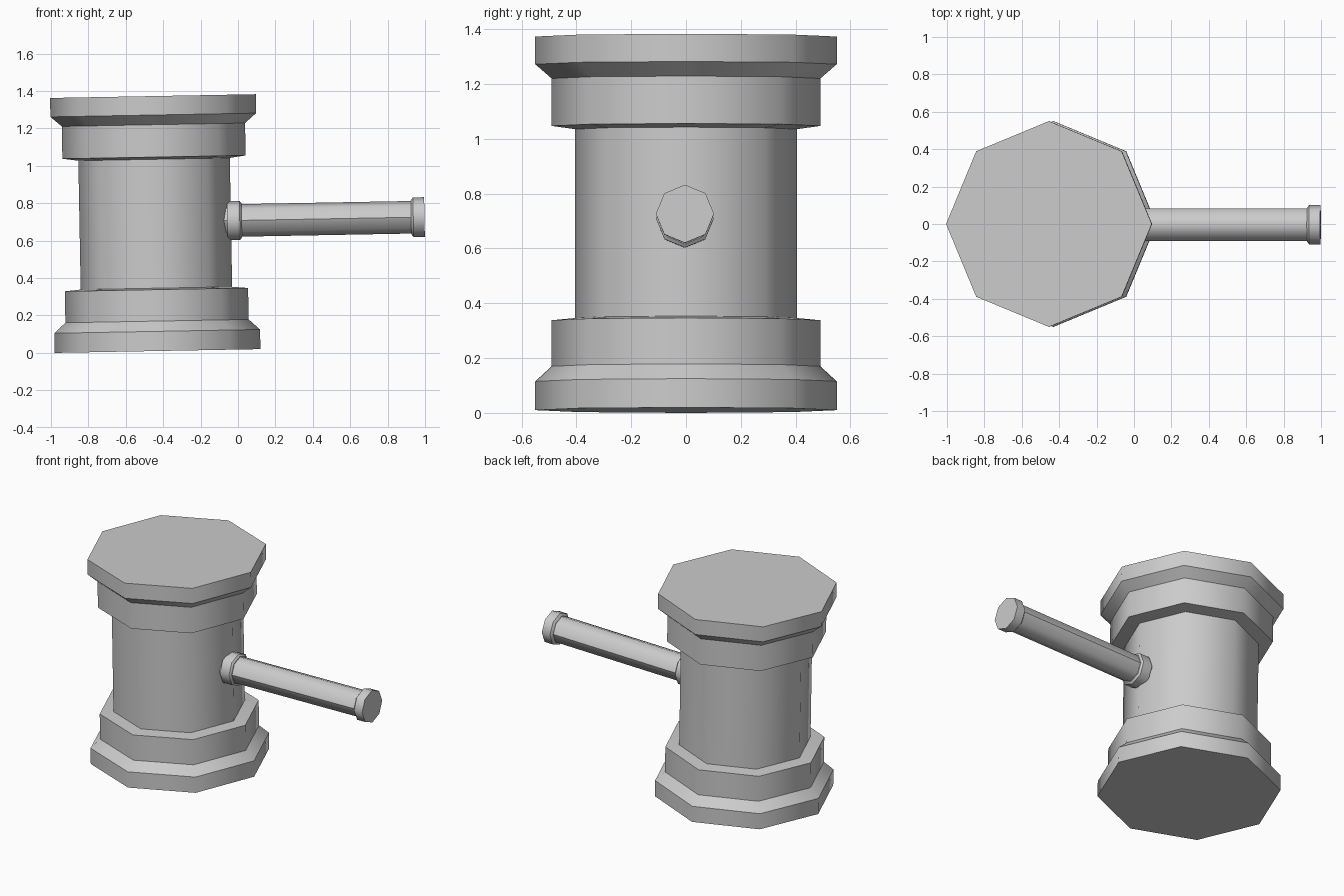
import bpy
import bmesh
from math import radians, sin, cos, pi
from mathutils import Matrix

cube = bpy.data.objects.get("Cube")
if cube:
    bpy.data.objects.remove(cube, do_unlink=True)

SIDES = 8
grey = bpy.data.materials.new("stone grey")
grey.use_nodes = True
grey.diffuse_color = (0.6, 0.6, 0.6, 1)
grey.node_tree.nodes["Principled BSDF"].inputs["Base Color"].default_value = (0.6, 0.6, 0.6, 1)

# The whole hammer leans slightly, standing on one edge of its lower face
lean = Matrix.Translation((-0.43, 0, 0.01)) @ Matrix.Rotation(radians(-1.05), 4, 'Y')


def turned(name, profile, placement, ridges=()):
    """Eight-sided turned solid from (radius, height) pairs; rings stay crisp."""
    bm = bmesh.new()
    rings = [[bm.verts.new((r * cos(2 * pi * i / SIDES), r * sin(2 * pi * i / SIDES), h))
              for i in range(SIDES)] for r, h in profile]
    for low, high in zip(rings, rings[1:]):
        for i in range(SIDES):
            j = (i + 1) % SIDES
            bm.faces.new((low[i], low[j], high[j], high[i])).smooth = True
    bm.faces.new(rings[0][::-1])
    bm.faces.new(rings[-1])
    for ring in rings:
        for i in range(SIDES):
            bm.edges.get((ring[i], ring[i - 1])).smooth = False
    # Lengthwise edges that stay sharp
    for i in ridges:
        for low, high in zip(rings, rings[1:]):
            bm.edges.get((low[i], high[i])).smooth = False
    mesh = bpy.data.meshes.new(name)
    bm.to_mesh(mesh)
    bm.free()
    mesh.materials.append(grey)
    obj = bpy.data.objects.new(name, mesh)
    obj.matrix_world = placement
    bpy.context.collection.objects.link(obj)
    return obj


# Head: flared foot, collar, waist, collar, flared top
turned("hammer_head", [
    (0.55, 0), (0.55, 0.105), (0.49, 0.16), (0.49, 0.328), (0.405, 0.336),
    (0.405, 1.025), (0.49, 1.037), (0.49, 1.21), (0.55, 1.262), (0.55, 1.363)], lean)

# Handle pieces run sideways along the local x axis
side = lean @ Matrix.Translation((0, -0.004, 0.69)) @ Matrix.Rotation(radians(90), 4, 'Y')
turned("handle_shaft", [(0.087, 0.3), (0.087, 1.4)], side, ridges=(2, 6))
turned("handle_flange", [(0.105, 0.385), (0.105, 0.452), (0.092, 0.462)], side)
turned("handle_end_cap", [(0.09, 1.368), (0.106, 1.38), (0.106, 1.44)], side)
